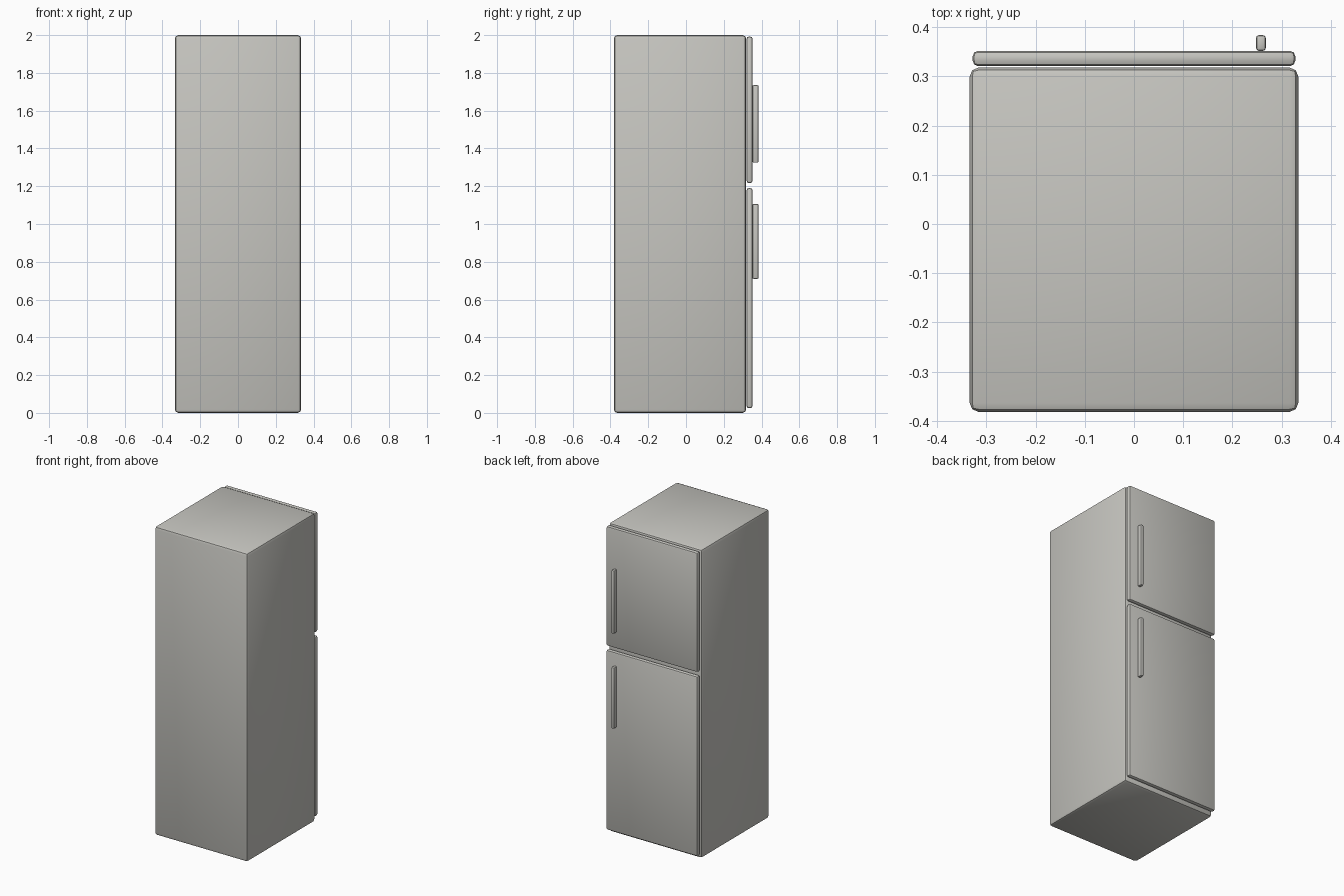
import bpy, math

if "Cube" in bpy.data.objects:
    bpy.data.objects.remove(bpy.data.objects["Cube"])

steel = bpy.data.materials.new("warm grey enamel")
steel.diffuse_color = (0.57, 0.565, 0.53, 1)
steel.use_nodes = True
steel.node_tree.nodes["Principled BSDF"].inputs["Base Color"].default_value = steel.diffuse_color


def rounded_box(name, lo, hi, bevel, segments=2):
    """Box between two corners with rounded edges."""
    size = [b - a for a, b in zip(lo, hi)]
    centre = [(a + b) / 2 for a, b in zip(lo, hi)]
    bpy.ops.mesh.primitive_cube_add(size=1, location=centre)
    ob = bpy.context.object
    ob.name = name
    ob.scale = size
    bpy.ops.object.transform_apply(location=False, rotation=False, scale=True)
    mod = ob.modifiers.new("rounded edges", "BEVEL")
    mod.width = bevel
    mod.segments = segments
    mod.limit_method = 'NONE'
    bpy.ops.object.modifier_apply(modifier=mod.name)
    bpy.ops.object.shade_smooth_by_angle(angle=math.radians(30))
    ob.data.materials.append(steel)
    return ob


# Cabinet
rounded_box("cabinet", (-0.334, -0.382, 0.0), (0.334, 0.318, 2.0), 0.018)

# Doors with their handles: door bottom, door top, handle bottom, handle top
for label, z0, z1, h0, h1 in (("freezer", 1.217, 1.992, 1.325, 1.735),
                              ("fridge", 0.025, 1.19, 0.71, 1.106)):
    rounded_box(label + "_door", (-0.328, 0.321, z0), (0.328, 0.352, z1), 0.011)
    rounded_box(label + "_handle", (0.248, 0.352, h0), (0.268, 0.384, h1), 0.006)
